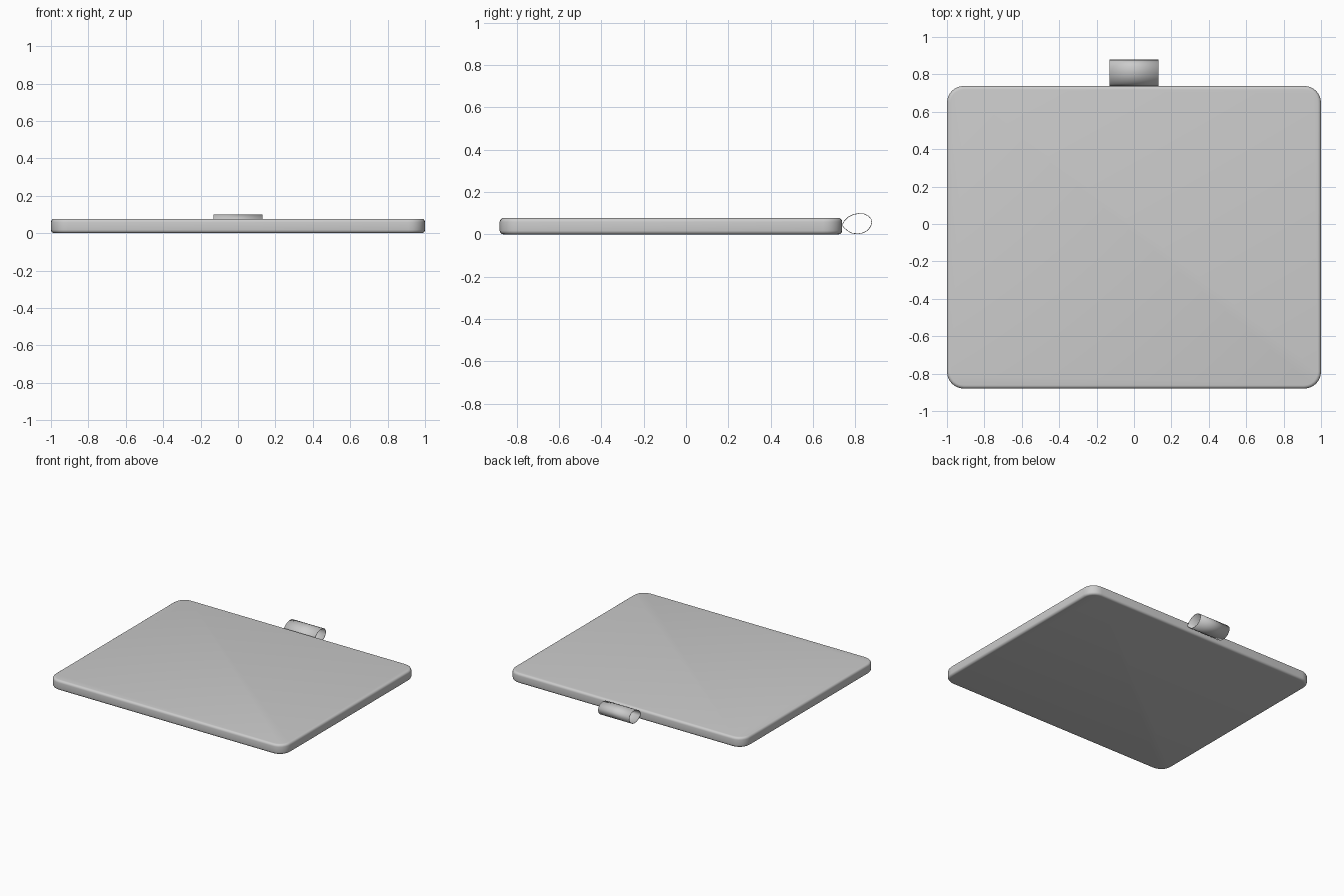
import bpy, bmesh

if "Cube" in bpy.data.objects:
    bpy.data.objects.remove(bpy.data.objects["Cube"])

def finish(name, bm, angle=0.7):
    bmesh.ops.recalc_face_normals(bm, faces=bm.faces)
    me = bpy.data.meshes.new(name)
    bm.to_mesh(me)
    bm.free()
    ob = bpy.data.objects.new(name, me)
    bpy.context.collection.objects.link(ob)
    bpy.ops.object.select_all(action='DESELECT')
    ob.select_set(True)
    bpy.context.view_layer.objects.active = ob
    bpy.ops.object.shade_smooth_by_angle(angle=angle)
    return ob

# Flat pad: rounded corners, then softened rims
Y0, Y1, H = -0.88, 0.738, 0.077
bm = bmesh.new()
bmesh.ops.create_cube(bm, size=1)
for v in bm.verts:
    v.co = (v.co.x * 2, (Y0 + Y1) / 2 + v.co.y * (Y1 - Y0), (v.co.z + 0.5) * H)
upright = [e for e in bm.edges if abs(e.verts[0].co.z - e.verts[1].co.z) > 0.01]
bmesh.ops.bevel(bm, geom=upright, offset=0.09, segments=6, profile=0.5, affect='EDGES')
rims = [e for e in bm.edges if abs(e.verts[0].co.z - e.verts[1].co.z) < 1e-5]
bmesh.ops.bevel(bm, geom=rims, offset=0.018, segments=4, profile=0.5, affect='EDGES')
finish("pad", bm)

# Hanging tab: teardrop loop of thin sheet at the back edge (y, z profile)
pts = [(0.735, 0.045), (0.748, 0.066), (0.765, 0.083), (0.788, 0.095), (0.815, 0.100),
       (0.842, 0.098), (0.863, 0.088), (0.876, 0.072), (0.879, 0.055), (0.873, 0.036),
       (0.859, 0.018), (0.838, 0.006), (0.812, 0.001), (0.785, 0.004), (0.762, 0.016),
       (0.746, 0.030)]
bm = bmesh.new()
left, right = [[bm.verts.new((x, y, z)) for y, z in pts] for x in (-0.132, 0.132)]
for i in range(len(pts)):
    j = (i + 1) % len(pts)
    bm.faces.new((left[i], left[j], right[j], right[i]))
tab = finish("hanging_tab", bm)
sheet = tab.modifiers.new("sheet", 'SOLIDIFY')
sheet.thickness = 0.003
sheet.offset = -1
